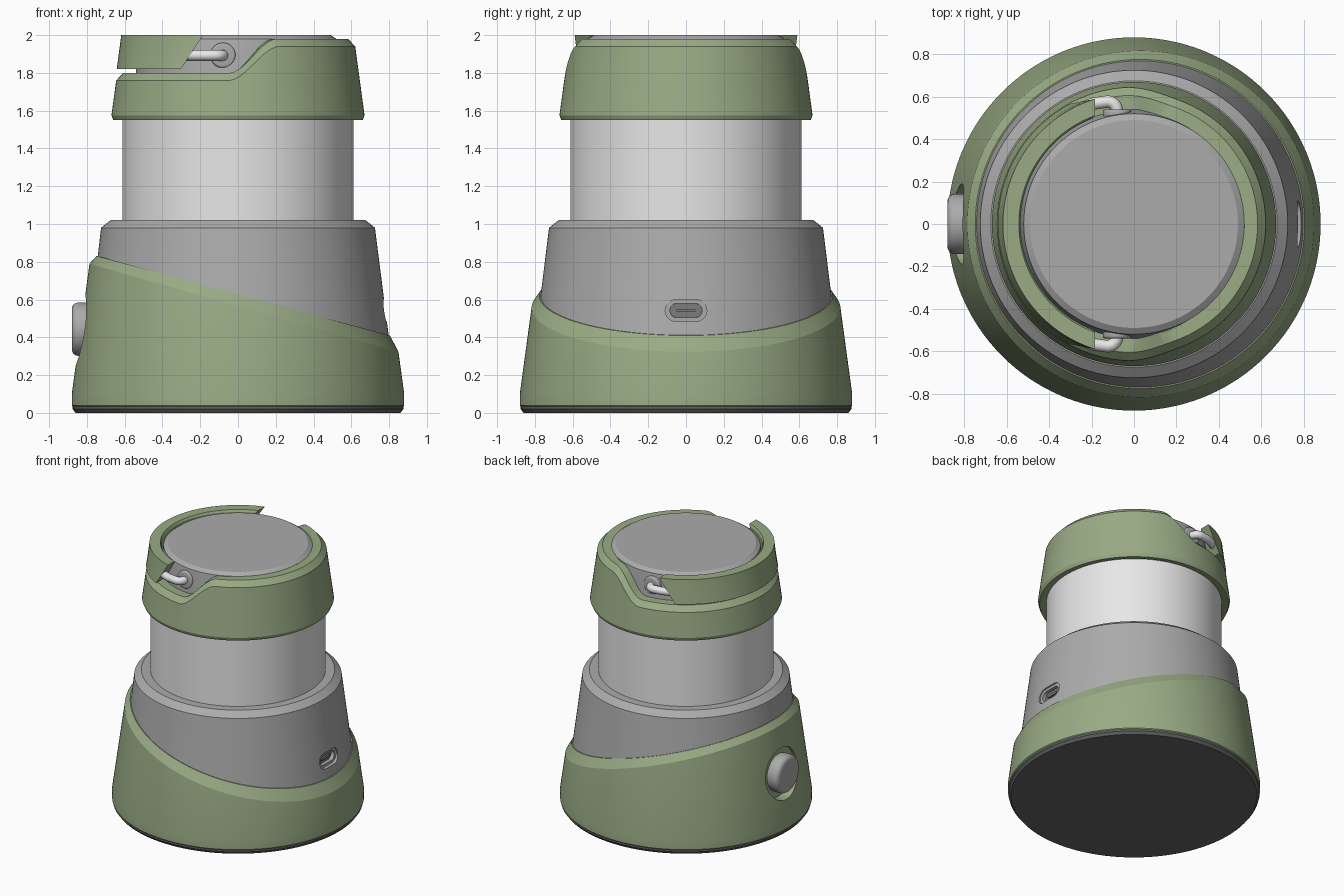
import bpy, bmesh
from math import sin, cos, pi, acos
from mathutils import Matrix

if "Cube" in bpy.data.objects:
    bpy.data.objects.remove(bpy.data.objects["Cube"])


def material(name, rgb):
    m = bpy.data.materials.new(name)
    m.use_nodes = True
    m.diffuse_color = (*rgb, 1)
    m.node_tree.nodes["Principled BSDF"].inputs["Base Color"].default_value = (*rgb, 1)
    return m


GREEN = material("sage green", (0.32, 0.41, 0.235))
GREY = material("mid grey", (0.41, 0.41, 0.41))
LIGHT = material("light grey", (0.82, 0.82, 0.82))
DARK = material("dark grey", (0.13, 0.13, 0.13))
PORT = material("port grey", (0.2, 0.2, 0.2))
SEGMENTS = 192


def finish(name, bm, mat):
    bmesh.ops.recalc_face_normals(bm, faces=bm.faces)
    mesh = bpy.data.meshes.new(name)
    bm.to_mesh(mesh)
    bm.free()
    mesh.materials.append(mat)
    obj = bpy.data.objects.new(name, mesh)
    bpy.context.collection.objects.link(obj)
    return obj


def activate(obj):
    bpy.ops.object.select_all(action="DESELECT")
    obj.select_set(True)
    bpy.context.view_layer.objects.active = obj


def smooth(obj, angle=0.45):
    activate(obj)
    bpy.ops.object.shade_smooth_by_angle(angle=angle)


def lathe(name, rings, mat):
    """Solid of revolution; a ring is (r, z) or a function of the angle."""
    bm = bmesh.new()
    loops = []
    for ring in rings:
        loop = []
        for i in range(SEGMENTS):
            a = 2 * pi * i / SEGMENTS
            r, z = ring(a) if callable(ring) else ring
            loop.append(bm.verts.new((r * cos(a), r * sin(a), z)))
        loops.append(loop)
    for low, high in zip(loops, loops[1:]):
        for i in range(SEGMENTS):
            j = (i + 1) % SEGMENTS
            bm.faces.new((low[i], low[j], high[j], high[i]))
    bm.faces.new(loops[0])
    bm.faces.new(loops[-1])
    return finish(name, bm, mat)


def edge(radius, height, dr=0, dz=0):
    """Ring where a surface radius(z) meets a cut height(x)."""
    def ring(a):
        z = height(0)
        for _ in range(8):
            z = height(radius(z) * cos(a))
        return radius(z) + dr, z + dz
    return ring


def prism(name, half_y, half_z, x0, x1, z, mat, steps=24):
    """Rounded-end (or round) bar lying along x."""
    bm = bmesh.new()
    loop = []
    flat = half_y - half_z
    for i in range(2 * steps):
        a = pi * (i + 0.5) / steps - pi / 2
        side = flat if i < steps else -flat
        loop.append(bm.verts.new((x0, side + half_z * cos(a), z + half_z * sin(a))))
    face = bm.faces.new(loop)
    ext = bmesh.ops.extrude_face_region(bm, geom=[face])
    moved = [v for v in ext["geom"] if isinstance(v, bmesh.types.BMVert)]
    bmesh.ops.translate(bm, verts=moved, vec=(x1 - x0, 0, 0))
    bm.faces.ensure_lookup_table()
    if not any(len(f.verts) > 4 and abs(f.calc_center_median().x - x0) < 1e-5 for f in bm.faces):
        bm.faces.new(loop)
    return finish(name, bm, mat)


def carve(obj, cutter):
    mod = obj.modifiers.new("recess", "BOOLEAN")
    mod.operation, mod.solver, mod.object = "DIFFERENCE", "EXACT", cutter
    activate(obj)
    bpy.ops.object.modifier_apply(modifier=mod.name)
    bpy.data.objects.remove(cutter)


def soften(obj, width):
    mod = obj.modifiers.new("rounding", "BEVEL")
    mod.width, mod.segments, mod.limit_method, mod.angle_limit = width, 4, "ANGLE", 0.9
    mod.use_clamp_overlap = False
    activate(obj)
    bpy.ops.object.modifier_apply(modifier=mod.name)


# Base: dark foot, slanted green sleeve, grey body
def sleeve_r(z): return 0.88 - 0.136 * (z - 0.1)
def body_r(z): return 0.725 - 0.132 * (z - 0.98)
def sleeve_cut(x): return 0.566 - 0.285 * x
def body_cut(x): return 0.628 - 0.273 * x


smooth(lathe("foot", [(0.86, 0), (0.875, 0.02), (0.875, 0.035)], DARK))
sleeve = lathe("base_sleeve", [(0.872, 0.03), (0.88, 0.04), (0.88, 0.1),
                               edge(sleeve_r, sleeve_cut), edge(body_r, body_cut, 0.004)], GREEN)
carve(sleeve, prism("button_cutter", 0.19, 0.19, -1, -0.785, 0.44, GREEN))
smooth(sleeve, 0.2)

body = lathe("body", [edge(body_r, body_cut, -0.03, -0.04), edge(body_r, body_cut, 0, -0.02),
                      (0.725, 0.98), (0.675, 1.02), (0.6, 1.02)], GREY)
carve(body, prism("port_rim_cutter", 0.11, 0.058, 0.762, 1, 0.542, GREY))
carve(body, prism("port_cutter", 0.085, 0.038, 0.7, 1, 0.542, GREY))
smooth(body)
prism("port_lining", 0.0845, 0.0375, 0.69, 0.735, 0.542, PORT)
prism("port_tongue", 0.05, 0.009, 0.72, 0.75, 0.542, PORT)

button = prism("power_button", 0.142, 0.142, -0.88, -0.77, 0.443, GREY)
soften(button, 0.035)
smooth(button, 0.6)

# Light tube and core of the head
smooth(lathe("light_tube", [(0.612, 1.0), (0.612, 1.58)], LIGHT))
smooth(lathe("head_core", [(0.54, 1.6), (0.54, 1.83), (0.52, 1.98), (0.49, 2.0)], GREY))


# Head: green collar whose rim steps up from -x to +x
def collar_r(z): return 0.67 - 0.135 * (z - 1.575)


def rim_cut(x):
    t = min(max((x + 0.05) / 0.27, 0), 1)
    return 1.76 + 0.18 * t * t * (3 - 2 * t)


def rim_inner(a):
    return 0.53, edge(collar_r, rim_cut, 0, 0.04)(a)[1]


smooth(lathe("head_collar", [(0.6, 1.565), (0.64, 1.55), (0.66, 1.55), (0.67, 1.575),
                             edge(collar_r, rim_cut), edge(collar_r, rim_cut, -0.038, 0.04),
                             rim_inner], GREEN))

# Carry handle: arc round the -x side with slanted ends
section = [(0.546, 1.82), (0.642, 1.82), (0.618, 2.0), (0.543, 2.0), (0.535, 1.985)]
bm = bmesh.new()
arcs = []
STEPS = 80
for i in range(STEPS + 1):
    arc = []
    for r, z in section:
        end = acos((-0.185 - 0.65 * (2.0 - z)) / r)
        a = end + (2 * pi - 2 * end) * i / STEPS
        arc.append(bm.verts.new((r * cos(a), r * sin(a), z)))
    arcs.append(arc)
n = len(section)
for p, q in zip(arcs, arcs[1:]):
    for k in range(n):
        bm.faces.new((p[k], p[(k + 1) % n], q[(k + 1) % n], q[k]))
bm.faces.new(arcs[0])
bm.faces.new(arcs[-1])
smooth(finish("carry_handle", bm, GREEN))

# Hinge pins and washers on both sides
for side, label in ((-1, "front"), (1, "back")):
    curve = bpy.data.curves.new(label + "_hinge_pin", "CURVE")
    curve.dimensions = "3D"
    curve.bevel_depth, curve.bevel_resolution, curve.use_fill_caps = 0.029, 4, True
    path = curve.splines.new("POLY")
    points = [(-0.3, 0.515), (-0.25, 0.545), (-0.19, 0.568)]
    for i in range(9):
        a = pi / 2 * (1 - i / 8)
        points.append((-0.125 + 0.045 * cos(a), 0.532 + 0.045 * sin(a)))
    points.append((-0.08, 0.48))
    path.points.add(len(points) - 1)
    for p, (x, y) in zip(path.points, points):
        p.co = (x, side * y, 1.893, 1)
    curve.materials.append(LIGHT)
    pin = bpy.data.objects.new(label + "_hinge_pin", curve)
    bpy.context.collection.objects.link(pin)
    activate(pin)
    bpy.ops.object.convert(target="MESH")
    smooth(bpy.context.object, 0.8)
    bm = bmesh.new()
    place = Matrix.Translation((-0.08, side * 0.515, 1.893)) @ Matrix.Rotation(pi / 2, 4, "X")
    bmesh.ops.create_cone(bm, cap_ends=True, segments=32, radius1=0.067, radius2=0.067,
                          depth=0.05, matrix=place)
    washer = finish(label + "_hinge_washer", bm, GREY)
    soften(washer, 0.012)
    smooth(washer, 0.6)
